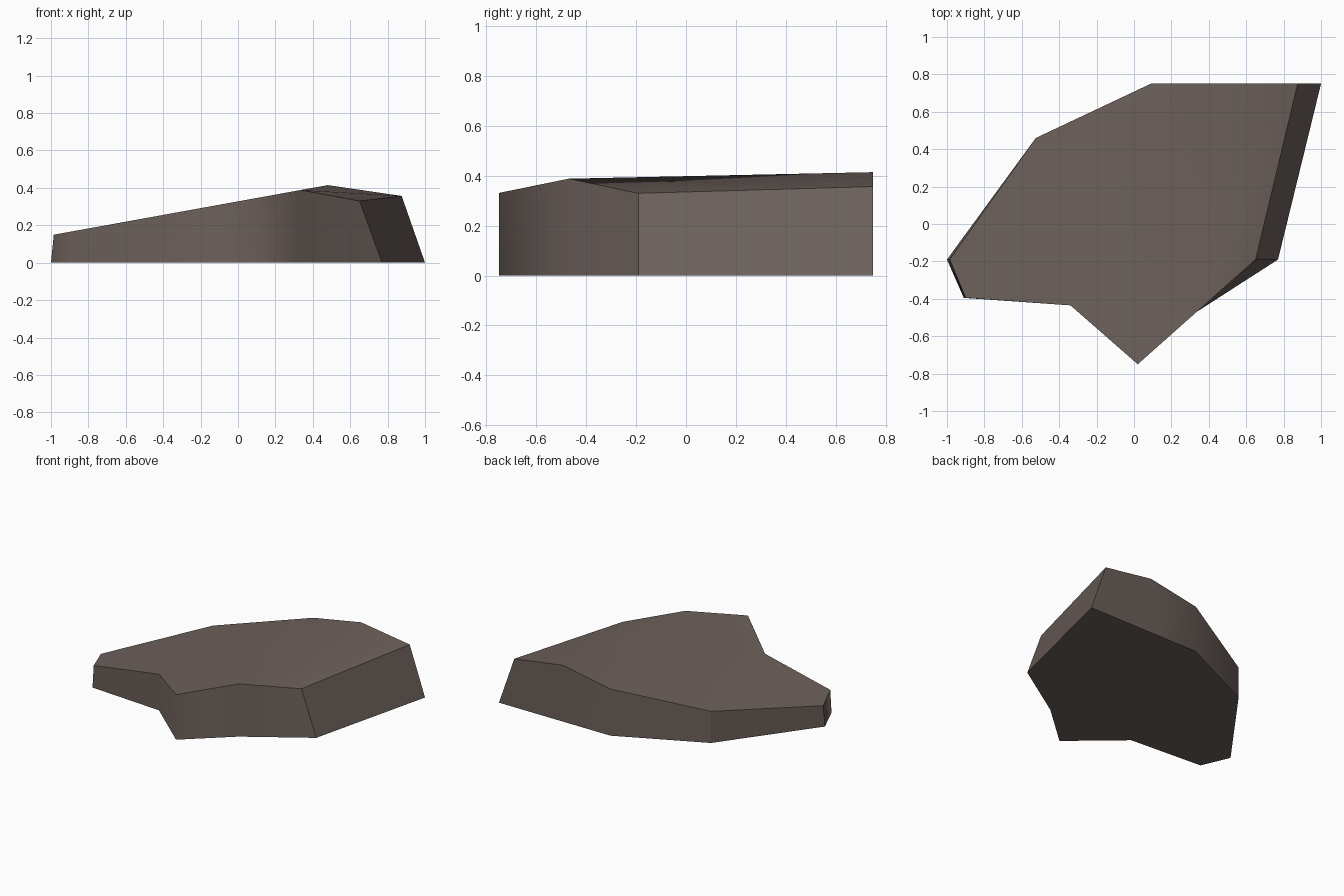
import bpy
import bmesh

if "Cube" in bpy.data.objects:
    bpy.data.objects.remove(bpy.data.objects["Cube"], do_unlink=True)

stone = bpy.data.materials.new("dark brown stone")
stone.use_nodes = True
colour = (0.15, 0.117, 0.105, 1)
stone.diffuse_color = colour
bsdf = stone.node_tree.nodes["Principled BSDF"]
bsdf.inputs["Base Color"].default_value = colour
bsdf.inputs["Roughness"].default_value = 0.9

# Ground outline, anticlockwise: x, y, inward lean at the top, crisp upright edge
outline = [
    (-1.0, -0.19, 0.015, True),
    (-0.91, -0.395, 0.01, False),
    (-0.34, -0.435, 0, False),
    (0.02, -0.75, 0, False),
    (0.335, -0.47, 0, False),
    (0.77, -0.19, -0.12, True),
    (1.0, 0.75, -0.125, True),
    (0.48, 0.75, 0, False),
    (0.09, 0.75, 0, False),
    (-0.525, 0.46, 0, True),
]
RIDGE_START, RIDGE_END = 4, 7
far_slope = {5: 0.33, 6: 0.357}  # heights past the ridge


def top_height(i, x):
    return far_slope.get(i, 0.328 + 0.181 * x)


bm = bmesh.new()
low = [bm.verts.new((x, y, 0)) for x, y, lean, crisp in outline]
high = [bm.verts.new((x + lean, y, top_height(i, x + lean)))
        for i, (x, y, lean, crisp) in enumerate(outline)]

# Side walls and underside
count = len(outline)
for i in range(count):
    j = (i + 1) % count
    bm.faces.new((low[i], low[j], high[j], high[i]))
bm.faces.new(low[::-1])

# Two top slopes that meet at the ridge
bm.faces.new(high[:RIDGE_START + 1] + high[RIDGE_END:])
bm.faces.new(high[RIDGE_START:RIDGE_END + 1])
bmesh.ops.recalc_face_normals(bm, faces=bm.faces)

# Soft shading, with crisp rims and chosen crisp corners
for face in bm.faces:
    face.smooth = True
for i in range(count):
    j = (i + 1) % count
    for ring in (low, high):
        bm.edges.get((ring[i], ring[j])).smooth = False
    if outline[i][3]:
        bm.edges.get((low[i], high[i])).smooth = False

mesh = bpy.data.meshes.new("rock_slab")
bm.to_mesh(mesh)
bm.free()
mesh.materials.append(stone)
slab = bpy.data.objects.new("rock_slab", mesh)
bpy.context.collection.objects.link(slab)
